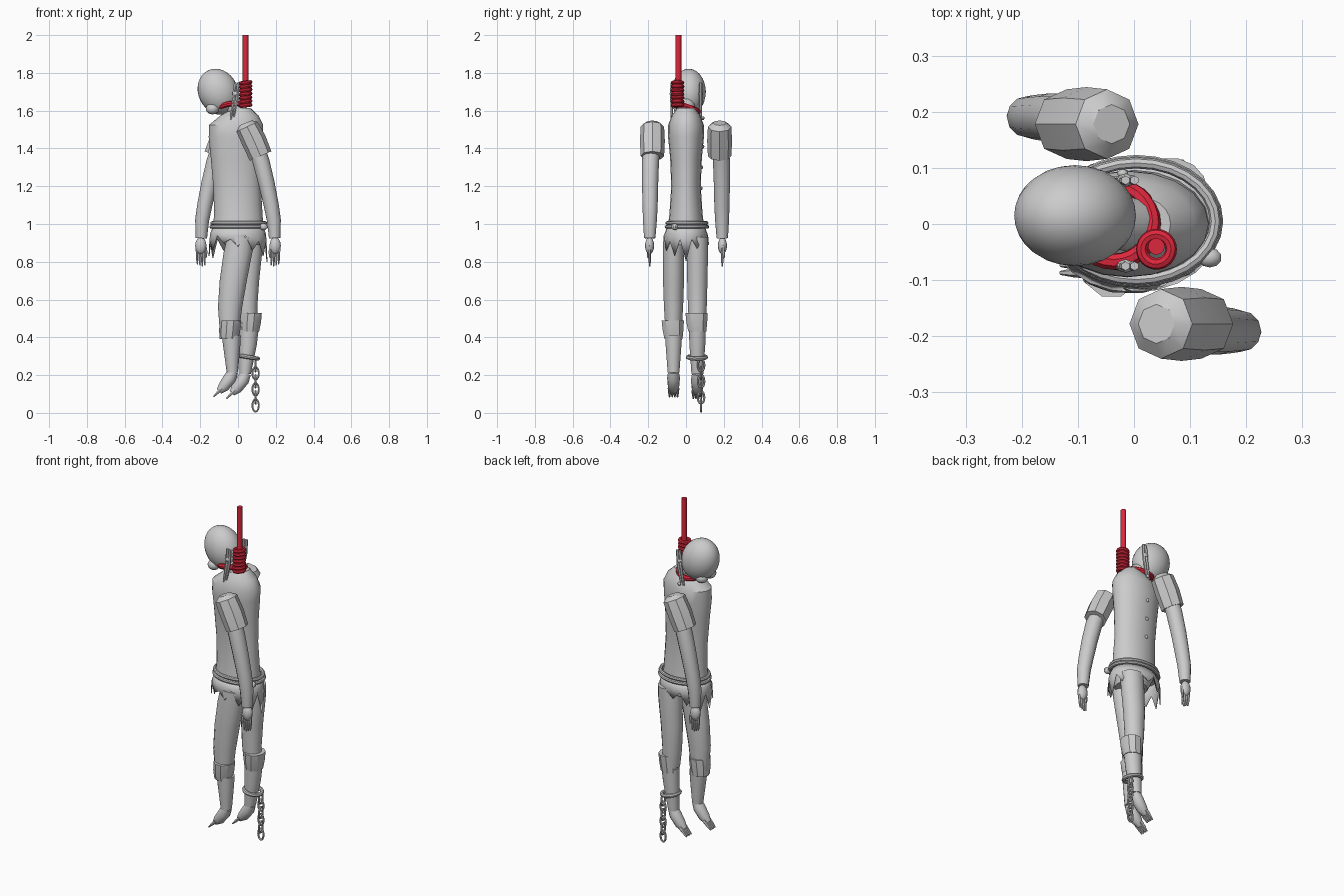
import bpy, bmesh, math
from mathutils import Vector, Matrix

def material(name, rgb):
    m = bpy.data.materials.new(name)
    m.diffuse_color = (*rgb, 1)
    return m

GREY = material("grey cloth", (0.6, 0.6, 0.6))
RED = material("red rope", (0.72, 0.02, 0.045))
TAU = math.tau

def finish(name, bm, mat=GREY):
    bmesh.ops.recalc_face_normals(bm, faces=bm.faces)
    me = bpy.data.meshes.new(name)
    bm.to_mesh(me)
    bm.free()
    me.materials.append(mat)
    ob = bpy.data.objects.new(name, me)
    bpy.context.collection.objects.link(ob)
    return ob

def bridge(bm, a, b):
    n = len(a)
    for i in range(n):
        bm.faces.new((a[i], a[(i + 1) % n], b[(i + 1) % n], b[i]))

def loft(name, rings, sides=16, caps=(True, True), mat=GREY):
    """Horizontal elliptical rings (x, y, z, rx, ry) joined in order."""
    bm = bmesh.new()
    rows = [[bm.verts.new((x + rx * math.cos(TAU * i / sides), y + ry * math.sin(TAU * i / sides), z))
             for i in range(sides)] for x, y, z, rx, ry in rings]
    for a, b in zip(rows, rows[1:]):
        bridge(bm, a, b)
    if caps[0]: bm.faces.new(rows[0])
    if caps[1]: bm.faces.new(rows[-1])
    return finish(name, bm, mat)

def tube(name, pts, radii, sides=10, closed=False, mat=GREY, flat=1.0):
    """Tube swept along a path; flat squashes the section along y."""
    bm = bmesh.new()
    pts = [Vector(p) for p in pts]
    n = len(pts)
    if not isinstance(radii, (list, tuple)): radii = [radii] * n
    rows, ref = [], None
    for k, p in enumerate(pts):
        t = (pts[(k + 1) % n] - pts[k - 1]) if closed or 0 < k < n - 1 else (
            pts[1] - pts[0] if k == 0 else pts[-1] - pts[-2])
        t.normalize()
        if ref is None: ref = Vector((0, 1, 0)) if abs(t.y) < 0.8 else Vector((0, 0, 1))
        u = (ref - t * ref.dot(t)).normalized()
        ref, v = u, t.cross(u)
        rows.append([bm.verts.new(p + radii[k] * (flat * u * math.cos(TAU * i / sides) + v * math.sin(TAU * i / sides)))
                     for i in range(sides)])
    for a, b in zip(rows, rows[1:]):
        bridge(bm, a, b)
    if closed:
        bridge(bm, rows[-1], rows[0])
    else:
        bm.faces.new(rows[0])
        bm.faces.new(rows[-1])
    return finish(name, bm, mat)

def ring(name, c, ax, ay, r, mat=GREY, n=24, sides=8):
    """Closed loop spanned by the half-axis vectors ax and ay."""
    c, ax, ay = Vector(c), Vector(ax), Vector(ay)
    return tube(name, [c + ax * math.cos(TAU * i / n) + ay * math.sin(TAU * i / n) for i in range(n)],
                r, sides, True, mat)

def ball(name, c, r, tilt=0, seg=20):
    bm = bmesh.new()
    m = Matrix.Translation(c) @ Matrix.Rotation(tilt, 4, 'Y') @ Matrix.Diagonal((*r, 1))
    bmesh.ops.create_uvsphere(bm, u_segments=seg, v_segments=seg // 2 + 2, radius=1, matrix=m)
    return finish(name, bm)

# Head, jaw and neck
ball("head", (-0.105, 0.015, 1.70), (0.105, 0.09, 0.125), math.radians(-25), 28)
for y in (-0.03, 0.045):
    ball("jaw", (-0.135, y, 1.61), (0.035, 0.035, 0.03), 0, 12)
tube("neck", [(0.02, 0, 1.56), (-0.02, 0, 1.62), (-0.07, 0.01, 1.66)], [0.055, 0.047, 0.045], 14)

# Hanging cords beside the head
for y in (-0.075, 0.078):
    for dx in (0, 0.016):
        tube("cord", [(-0.015 + dx, y, 1.75), (-0.02 + dx, y, 1.67), (-0.04 + dx, y, 1.55 + dx)],
             [0.008, 0.009, 0.006], 6)
    ball("cord_knot", (-0.015, y, 1.69), (0.016, 0.012, 0.014), 0, 8)

# Rope, coils and loop
tube("rope", [(0.04, -0.04, 1.62), (0.04, -0.04, 2.0)], 0.015, 12, mat=RED)
for i in range(7):
    ring("rope_coil", (0.04, -0.045, 1.628 + i * 0.02), (0.026, 0, 0.003), (0, 0.026, 0), 0.0105, RED)
ring("rope_loop", (-0.035, 0, 1.615), (0.068, 0, 0.008), (0, 0.067, -0.022), 0.015, RED, 28)

# Torso
loft("torso", [(0.0, 0, 0.97, 0.135, 0.098), (0.002, 0, 1.05, 0.128, 0.088), (-0.005, 0, 1.2, 0.126, 0.078),
               (-0.010, 0, 1.35, 0.134, 0.084), (-0.012, 0, 1.46, 0.143, 0.095), (-0.010, 0, 1.525, 0.143, 0.094),
               (0.008, 0, 1.575, 0.10, 0.075), (0.02, 0, 1.615, 0.045, 0.045)], 20)
for z, y in ((1.56, 0.09), (1.41, 0.089), (1.30, 0.083), (1.19, 0.08)):
    ball("button", (-0.02, y, z), (0.01, 0.008, 0.01), 0, 10)

# Belt bands and hem cord
for z, r in ((0.985, 0.0), (1.005, -0.004)):
    ring("belt", (0.004, 0.005, z), (0.145 + r, 0, 0), (0, 0.108 + r, 0), 0.010, n=28)
ball("belt_knot", (0.135, -0.06, 0.985), (0.022, 0.018, 0.018), 0, 10)

# Ragged skirt with torn points of uneven length
drops = [0.80, 0.92, 0.87, 0.93, 0.85, 0.92, 0.89, 0.93, 0.86, 0.92, 0.82, 0.92,
         0.83, 0.92, 0.86, 0.94, 0.90, 0.92, 0.88, 0.94, 0.86, 0.91, 0.83, 0.92]
bm = bmesh.new()
rows = [[], [], []]
for i, d in enumerate(drops):
    c, s = math.cos(TAU * i / 24), math.sin(TAU * i / 24)
    for row, (rx, ry, z) in zip(rows, ((0.132, 0.098, 0.99), (0.147, 0.113, 0.95), (0.156, 0.122, d))):
        row.append(bm.verts.new((rx * c, ry * s, z)))
bridge(bm, rows[0], rows[1])
bridge(bm, rows[1], rows[2])
skirt = finish("ragged_skirt", bm)
mod = skirt.modifiers.new("thickness", 'SOLIDIFY')
mod.thickness = 0.005
loft("hips", [(0.02, 0, 0.89, 0.09, 0.085), (0.01, 0, 0.98, 0.125, 0.095)], 16)

# Arms: the second is the first turned half a circle
for s in (1, -1):
    P = lambda x, y, z: (s * x, s * y, z)
    tube("sleeve", [P(0.04, -0.178, 1.535), P(0.048, -0.178, 1.515), P(0.085, -0.178, 1.44), P(0.12, -0.178, 1.36)],
         [0.035, 0.062, 0.066, 0.062], 8)
    tube("arm", [P(0.085, -0.18, 1.44), P(0.122, -0.188, 1.33), P(0.150, -0.19, 1.22),
                 P(0.176, -0.19, 1.10), P(0.19, -0.191, 1.02), P(0.194, -0.192, 0.925)],
         [0.045, 0.045, 0.043, 0.040, 0.037, 0.030], 12)
    ball("hand", P(0.197, -0.193, 0.885), (0.030, 0.024, 0.045), 0, 12)
    for k in range(4):
        x = 0.178 + k * 0.013
        tube("finger", [P(x, -0.194, 0.87), P(x, -0.193, 0.82), P(x - 0.003, -0.191, 0.775 + 0.006 * abs(k - 1))],
             [0.008, 0.007, 0.004], 6)
    tube("thumb", [P(0.175, -0.195, 0.885), P(0.168, -0.199, 0.85), P(0.170, -0.201, 0.82)], [0.009, 0.008, 0.004], 6)

# Legs, torn knee cuffs and pointed feet
def leg(y, thigh, cuff, shin, ankle):
    loft("trouser_leg", [(x, y, z, rx, ry) for x, z, rx, ry in thigh], 14)
    (x, z) = cuff
    loft("knee_cuff", [(x + 0.008, y - 0.004, z + 0.10, 0.040, 0.046), (x + 0.008, y - 0.004, z + 0.10, 0.056, 0.062),
                       (x + 0.004, y - 0.003, z + 0.05, 0.056, 0.058), (x, y, z, 0.050, 0.050),
                       (x, y, z, 0.035, 0.035)], 10)
    ax, az = ankle
    loft("shin", [(shin, y, z + 0.02, 0.050, 0.046), (shin * 0.7 + ax * 0.3, y, 0.36, 0.046, 0.043),
                  (ax, y, az, 0.030, 0.032)], 14)
    tube("foot", [(ax + 0.004, y, az + 0.005), (ax - 0.012, y, az - 0.03), (ax - 0.045, y, az - 0.075),
                  (ax - 0.07, y, az - 0.10)], [0.028, 0.034, 0.030, 0.017], 12)
    for k in range(4):
        ty = y + (k - 1.5) * 0.014
        tube("toe", [(ax - 0.055, ty, az - 0.085), (ax - 0.078, ty, az - 0.108), (ax - 0.10, ty, az - 0.13)],
             [0.010, 0.008, 0.004], 6)

leg(-0.066, [(0.012, 0.93, 0.070, 0.055), (0.0, 0.85, 0.076, 0.058), (-0.025, 0.70, 0.072, 0.057),
             (-0.042, 0.56, 0.064, 0.052), (-0.045, 0.44, 0.052, 0.044)], (-0.048, 0.39), -0.035, (-0.030, 0.215))
leg(0.060, [(0.065, 0.93, 0.066, 0.058), (0.06, 0.85, 0.068, 0.058), (0.05, 0.70, 0.062, 0.055),
            (0.048, 0.56, 0.054, 0.051), (0.055, 0.46, 0.05, 0.045)], (0.062, 0.43), 0.06, (0.038, 0.205))

# Ankle shackle and chain
ring("shackle", (0.058, 0.058, 0.295), (0.048, 0, -0.008), (0, 0.048, 0), 0.011)
for i in range(6):
    across = (0.017, 0, 0) if i % 2 == 1 else (0, 0.017, 0)
    ring("chain_link", (0.093, 0.08, 0.252 - i * 0.0425), across, (0, 0, 0.033), 0.0055, n=16, sides=6)

# Smooth rounded surfaces, keep sharp edges
bpy.ops.object.select_all(action='SELECT')
bpy.context.view_layer.objects.active = skirt
bpy.ops.object.shade_smooth_by_angle(angle=math.radians(35))
